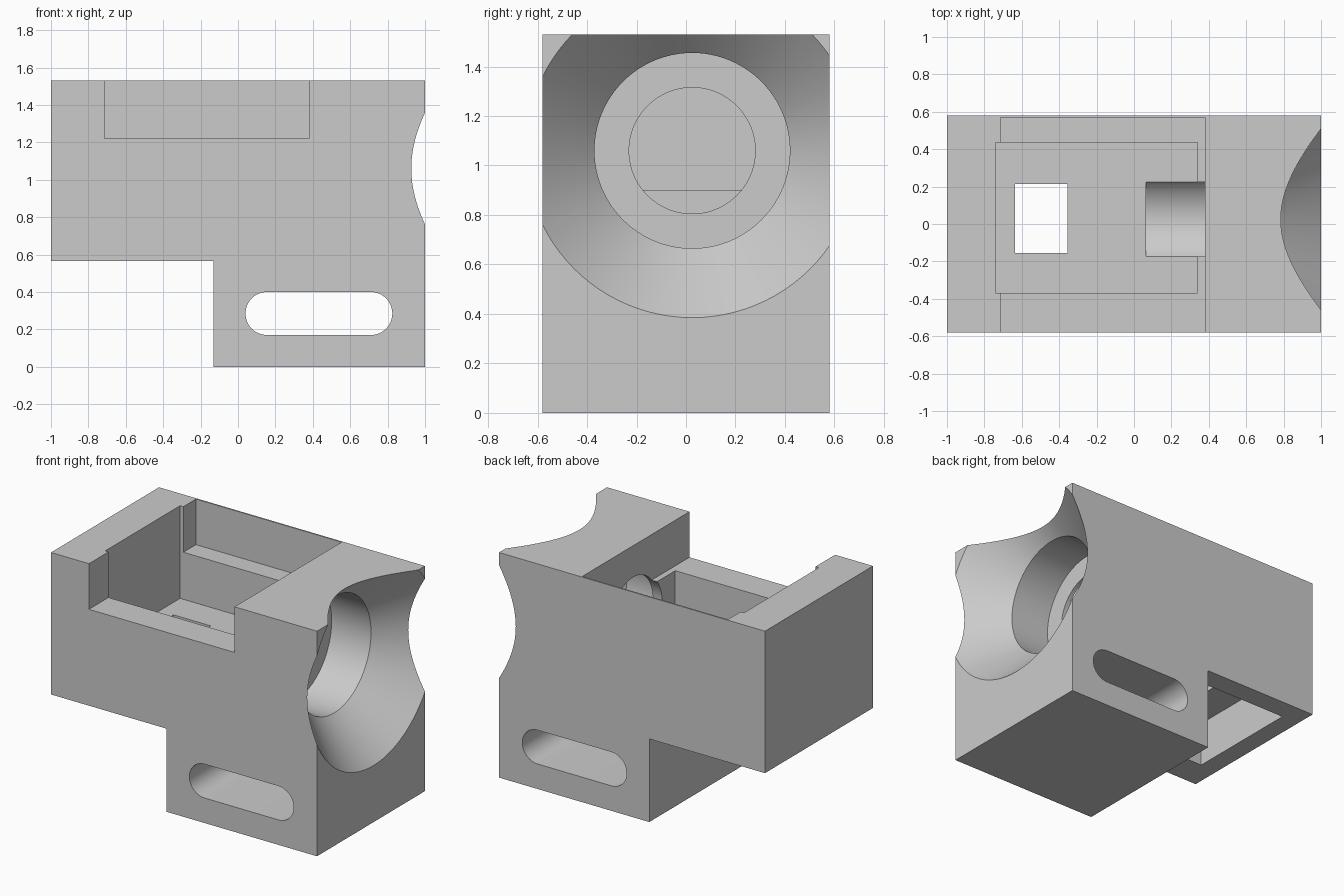
import bpy, bmesh, math

if "Cube" in bpy.data.objects:
    bpy.data.objects.remove(bpy.data.objects["Cube"])

grey = bpy.data.materials.new("plain_grey")
grey.diffuse_color = (0.6, 0.6, 0.6, 1)
grey.use_nodes = True
grey.node_tree.nodes["Principled BSDF"].inputs["Base Color"].default_value = grey.diffuse_color


def finish(name, bm):
    bmesh.ops.recalc_face_normals(bm, faces=bm.faces)
    me = bpy.data.meshes.new(name)
    bm.to_mesh(me)
    bm.free()
    me.materials.append(grey)
    ob = bpy.data.objects.new(name, me)
    bpy.context.collection.objects.link(ob)
    return ob


def extrude_y(name, pts, y0, y1):
    """Extrude an (x, z) outline along y."""
    bm = bmesh.new()
    face = bm.faces.new([bm.verts.new((x, y0, z)) for x, z in pts])
    geo = bmesh.ops.extrude_face_region(bm, geom=[face])["geom"]
    verts = [g for g in geo if isinstance(g, bmesh.types.BMVert)]
    bmesh.ops.translate(bm, verts=verts, vec=(0, y1 - y0, 0))
    return finish(name, bm)


def box(name, x0, x1, y0, y1, z0, z1):
    return extrude_y(name, [(x0, z0), (x1, z0), (x1, z1), (x0, z1)], y0, y1)


def lathe_x(name, profile, cy, cz, n=96):
    """Revolve (x, radius) points about an axis parallel to x."""
    bm = bmesh.new()
    rings = []
    for x, r in profile:
        rings.append([bm.verts.new((x, cy + r * math.cos(2 * math.pi * i / n),
                                    cz + r * math.sin(2 * math.pi * i / n)))
                      for i in range(n)])
    for a, b in zip(rings, rings[1:]):
        for i in range(n):
            j = (i + 1) % n
            bm.faces.new((a[i], a[j], b[j], b[i]))
    bm.faces.new(rings[0])
    bm.faces.new(rings[-1])
    return finish(name, bm)


# L-shaped body
body = extrude_y("housing", [(-0.13, 0), (1, 0), (1, 1.53), (-1, 1.53),
                             (-1, 0.565), (-0.13, 0.565)], -0.58, 0.58)

# Rounded mounting slot outline
r, zc = 0.115, 0.285
slot = [(cx + r * math.cos(a0 + math.pi * i / 24), zc + r * math.sin(a0 + math.pi * i / 24))
        for cx, a0 in ((0.71, -math.pi / 2), (0.155, math.pi / 2)) for i in range(25)]

cutters = [
    extrude_y("slot_cutter", slot, -0.8, 0.8),
    # lid recess, open at the front
    box("lid_recess_cutter", -0.715, 0.38, -0.8, 0.57, 1.22, 1.7),
    # main chamber
    box("chamber_cutter", -0.74, 0.34, -0.37, 0.435, 0.90, 1.7),
    # underside recess and the window joining it to the chamber
    box("underside_cutter", -0.87, -0.13, -0.37, 0.435, 0.5, 0.87),
    box("window_cutter", -0.635, -0.355, -0.155, 0.215, 0.8, 1.0),
    # stepped bore with a flared mouth
    lathe_x("bore_cutter", [(0.065, 0.255), (0.41, 0.255), (0.41, 0.395),
                            (0.706, 0.395), (1.0, 0.675), (1.1, 0.77)], 0.025, 1.06),
]

bpy.context.view_layer.objects.active = body
for c in cutters:
    m = body.modifiers.new(c.name, 'BOOLEAN')
    m.operation = 'DIFFERENCE'
    m.solver = 'EXACT'
    m.object = c
    bpy.ops.object.modifier_apply(modifier=m.name)
    bpy.data.objects.remove(c, do_unlink=True)

# Smooth bores, crisp edges
body.select_set(True)
bpy.ops.object.shade_smooth_by_angle(angle=math.radians(25))
